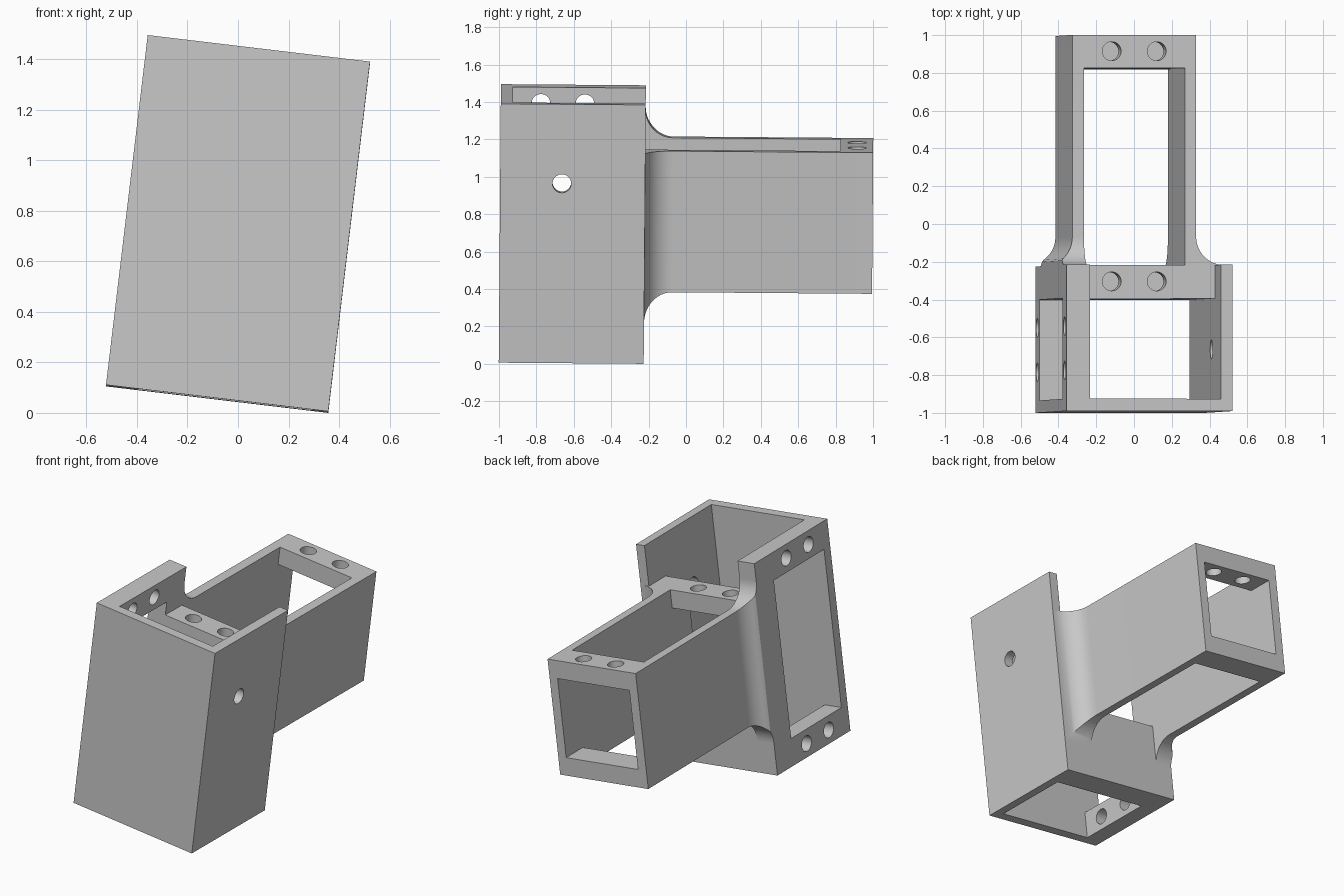
import bpy, bmesh, math
from mathutils import Matrix, Vector

cube = bpy.data.objects.get("Cube")
if cube:
    bpy.data.objects.remove(cube, do_unlink=True)

# Main dimensions, in the untilted frame
HW, HH = 0.443, 0.697            # half width and half height of the front housing
FRONT, BACK, END = -0.995, -0.22, 0.998
FLANGE_Y = -0.397                # front of the shared cross wall
POCKET_END = 0.822
INNER_L, INNER_R = -0.318, 0.38  # inner side faces of the housing
ARM_L, ARM_R, ARM_B, ARM_T = -0.38, 0.28, -0.33, 0.43
ARM_IN_R = 0.22
FILLET, BORE = 0.15, 0.05
ARM_MID = (ARM_L + ARM_R) / 2


def make(name, bm):
    bmesh.ops.recalc_face_normals(bm, faces=bm.faces)
    me = bpy.data.meshes.new(name)
    bm.to_mesh(me)
    bm.free()
    ob = bpy.data.objects.new(name, me)
    bpy.context.collection.objects.link(ob)
    return ob


def box(name, x, y, z):
    bm = bmesh.new()
    size = Matrix.Diagonal((x[1] - x[0], y[1] - y[0], z[1] - z[0], 1))
    mid = Matrix.Translation((sum(x) / 2, sum(y) / 2, sum(z) / 2))
    bmesh.ops.create_cube(bm, size=1, matrix=mid @ size)
    return make(name, bm)


def bore(name, centre, axis, depth):
    bm = bmesh.new()
    turn = Vector((0, 0, 1)).rotation_difference(Vector(axis)).to_matrix().to_4x4()
    bmesh.ops.create_cone(bm, cap_ends=True, segments=32, radius1=BORE, radius2=BORE,
                          depth=depth, matrix=Matrix.Translation(centre) @ turn)
    return make(name, bm)


def combine(target, tool, operation):
    mod = target.modifiers.new("cut", "BOOLEAN")
    mod.operation, mod.object, mod.solver = operation, tool, "EXACT"
    dg = bpy.context.evaluated_depsgraph_get()
    me = bpy.data.meshes.new_from_object(target.evaluated_get(dg))
    target.modifiers.clear()
    target.data = me
    bpy.data.objects.remove(tool, do_unlink=True)


def arm_solid():
    # Rectangular sections flaring along a quarter arc into the housing
    steps = 14
    sections = [(BACK - 0.05, FILLET)]
    for i in range(steps + 1):
        a = math.pi / 2 * i / steps
        sections.append((BACK + FILLET * (1 - math.cos(a)), FILLET * (1 - math.sin(a))))
    sections.append((END, 0))
    bm = bmesh.new()
    rings = []
    for y, d in sections:
        left, right = max(-HW, ARM_L - d), ARM_R + d
        low, high = ARM_B - d, ARM_T + d
        corners = ((left, low), (right, low), (right, high), (left, high))
        rings.append([bm.verts.new((x, y, z)) for x, z in corners])
    for a, b in zip(rings, rings[1:]):
        for k in range(4):
            n = (k + 1) % 4
            bm.faces.new((a[k], a[n], b[n], b[k]))
    bm.faces.new(rings[0])
    bm.faces.new(rings[-1])
    return make("arm", bm)


# Housing and arm joined into one solid
bracket = box("double_bracket", (-HW, HW), (FRONT, BACK), (-HH, HH))
combine(bracket, arm_solid(), "UNION")

# Pockets, windows and the open back above the arm
window_z = (ARM_B + 0.12, ARM_T - 0.12)
cuts = [
    box("housing_pocket", (INNER_L, INNER_R), (-0.93, FLANGE_Y), (-1, 1)),
    box("back_opening", (INNER_L, INNER_R), (FLANGE_Y - 0.1, BACK + 0.01), (ARM_T, 1)),
    box("flare_trim", (INNER_L, 0.6), (BACK, 0.2), (ARM_T, 1)),
    box("arm_pocket", (INNER_L, ARM_IN_R), (BACK, POCKET_END), (-1, 1)),
    box("side_window", (-0.6, INNER_L + 0.05), (-0.93, FLANGE_Y), (-0.52, 0.52)),
    box("cross_window", (INNER_L, ARM_IN_R), (FLANGE_Y - 0.1, BACK + 0.1), window_z),
    box("end_window", (INNER_L, ARM_IN_R), (POCKET_END - 0.1, END + 0.1), window_z),
    bore("wall_hole", (0.41, -0.665, 0.27), (1, 0, 0), 0.3),
]

# Screw holes in the arm flanges and the housing side flanges
for y in (-0.307, 0.912):
    for side in (-1, 1):
        cuts.append(bore("arm_screw", (ARM_MID + side * 0.12, y, ARM_T), (0, 0, 1), 0.36))
for y in (-0.78, -0.545):
    for side in (-1, 1):
        cuts.append(bore("side_screw", (-HW, y, side * 0.61), (1, 0, 0), 0.4))
for tool in cuts:
    combine(bracket, tool, "DIFFERENCE")

# Tilt the part and stand it on the ground
tilt = Matrix.Rotation(math.radians(-0.45), 4, "X") @ Matrix.Rotation(math.radians(6.8), 4, "Y")
me = bracket.data
me.transform(tilt)
low = [min(v.co[i] for v in me.vertices) for i in range(3)]
high = [max(v.co[i] for v in me.vertices) for i in range(3)]
me.transform(Matrix.Translation((-(low[0] + high[0]) / 2, -(low[1] + high[1]) / 2, -low[2])))

# Plain grey finish
grey = bpy.data.materials.new("plain_grey")
grey.use_nodes = True
colour = (0.58, 0.58, 0.58, 1)
grey.diffuse_color = colour
grey.node_tree.nodes["Principled BSDF"].inputs["Base Color"].default_value = colour
me.materials.clear()
me.materials.append(grey)

bpy.ops.object.select_all(action="DESELECT")
bracket.select_set(True)
bpy.context.view_layer.objects.active = bracket
bpy.ops.object.shade_smooth_by_angle(angle=math.radians(30))
